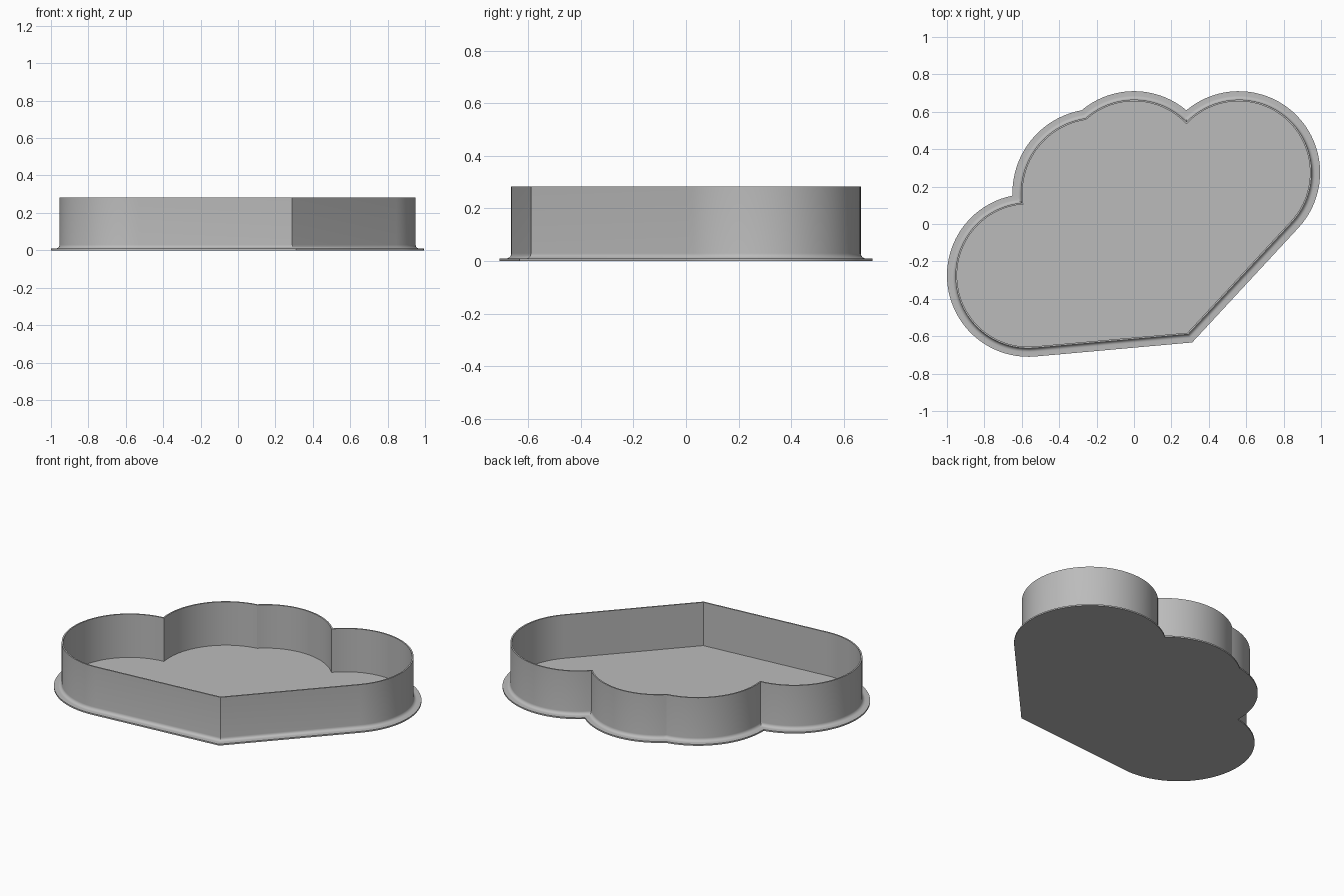
import bpy, bmesh, math
from mathutils import Vector
from mathutils.geometry import intersect_line_line_2d, intersect_line_line

if "Cube" in bpy.data.objects:
    bpy.data.objects.remove(bpy.data.objects["Cube"])

# Lobes of the cloud, counter-clockwise: centre and radius
RIGHT = (Vector((0.56, 0.275)), 0.39)
MIDDLE = (Vector((0.0, 0.275)), 0.39)
UPPER = (Vector((-0.2, 0.165)), 0.405)
LEFT = (Vector((-0.565, -0.275)), 0.39)
CORNER = Vector((0.29, -0.59))
STEPS = 40


def crossing(a, b, d):
    """Outer crossing of two neighbouring lobes grown by d."""
    (ca, ra), (cb, rb) = a, b
    ra, rb = ra + d, rb + d
    v = cb - ca
    dist = v.length
    along = (dist ** 2 + ra ** 2 - rb ** 2) / (2 * dist)
    v.normalize()
    out = Vector((v.y, -v.x))
    return ca + v * along + out * math.sqrt(ra ** 2 - along ** 2)


def tangent_normal(lobe, side):
    """Outward normal of the straight side from the corner to a lobe."""
    c, r = lobe
    v = CORNER - c
    ang = math.atan2(v.y, v.x) + side * math.acos(r / v.length)
    return Vector((math.cos(ang), math.sin(ang)))


N_RIGHT = tangent_normal(RIGHT, 1)
N_LEFT = tangent_normal(LEFT, -1)


def arc(lobe, p, q):
    """Points from p to q counter-clockwise, without q."""
    c = lobe[0]
    a = math.atan2(*(p - c).yx)
    sweep = (math.atan2(*(q - c).yx) - a) % math.tau
    r = (p - c).length
    return [c + r * Vector((math.cos(a + sweep * i / STEPS),
                            math.sin(a + sweep * i / STEPS))) for i in range(STEPS)]


def outline(d):
    """Cloud outline offset outward by d."""
    miter = (N_RIGHT + N_LEFT).normalized()
    corner = CORNER + miter * (d / miter.dot(N_RIGHT))
    start = RIGHT[0] + N_RIGHT * (RIGHT[1] + d)
    end = LEFT[0] + N_LEFT * (LEFT[1] + d)
    j1 = crossing(RIGHT, MIDDLE, d)
    j2 = crossing(MIDDLE, UPPER, d)
    j3 = crossing(UPPER, LEFT, d)
    return ([corner] + arc(RIGHT, start, j1) + arc(MIDDLE, j1, j2)
            + arc(UPPER, j2, j3) + arc(LEFT, j3, end) + [end])


# Section: base rim, lip, fillet, outer wall, top edge, inner wall, floor
FIL = 0.02
section = [(0.045, 0.0), (0.045, 0.009)]
section += [(FIL * (1 - math.sin(t)), 0.009 + FIL * (1 - math.cos(t)))
            for t in [math.pi / 2 * i / 6 for i in range(7)]]
section += [(0.0, 0.283), (-0.009, 0.283), (-0.009, 0.009)]

bm = bmesh.new()
rings = [[bm.verts.new((p.x, p.y, z)) for p in outline(d)] for d, z in section]
for lower, upper in zip(rings, rings[1:]):
    n = len(lower)
    for i in range(n):
        k = (i + 1) % n
        bm.faces.new((lower[i], lower[k], upper[k], upper[i]))
bm.faces.new(rings[0][::-1])   # underside
bm.faces.new(rings[-1])        # floor
bmesh.ops.recalc_face_normals(bm, faces=bm.faces)

mesh = bpy.data.meshes.new("cloud_tray")
bm.to_mesh(mesh)
bm.free()
tray = bpy.data.objects.new("cloud_tray", mesh)
bpy.context.collection.objects.link(tray)

grey = bpy.data.materials.new("plain grey")
grey.diffuse_color = (0.5, 0.5, 0.5, 1)
grey.use_nodes = True
grey.node_tree.nodes["Principled BSDF"].inputs["Base Color"].default_value = grey.diffuse_color
mesh.materials.append(grey)

bpy.context.view_layer.objects.active = tray
tray.select_set(True)
bpy.ops.object.shade_smooth_by_angle(angle=math.radians(30))
